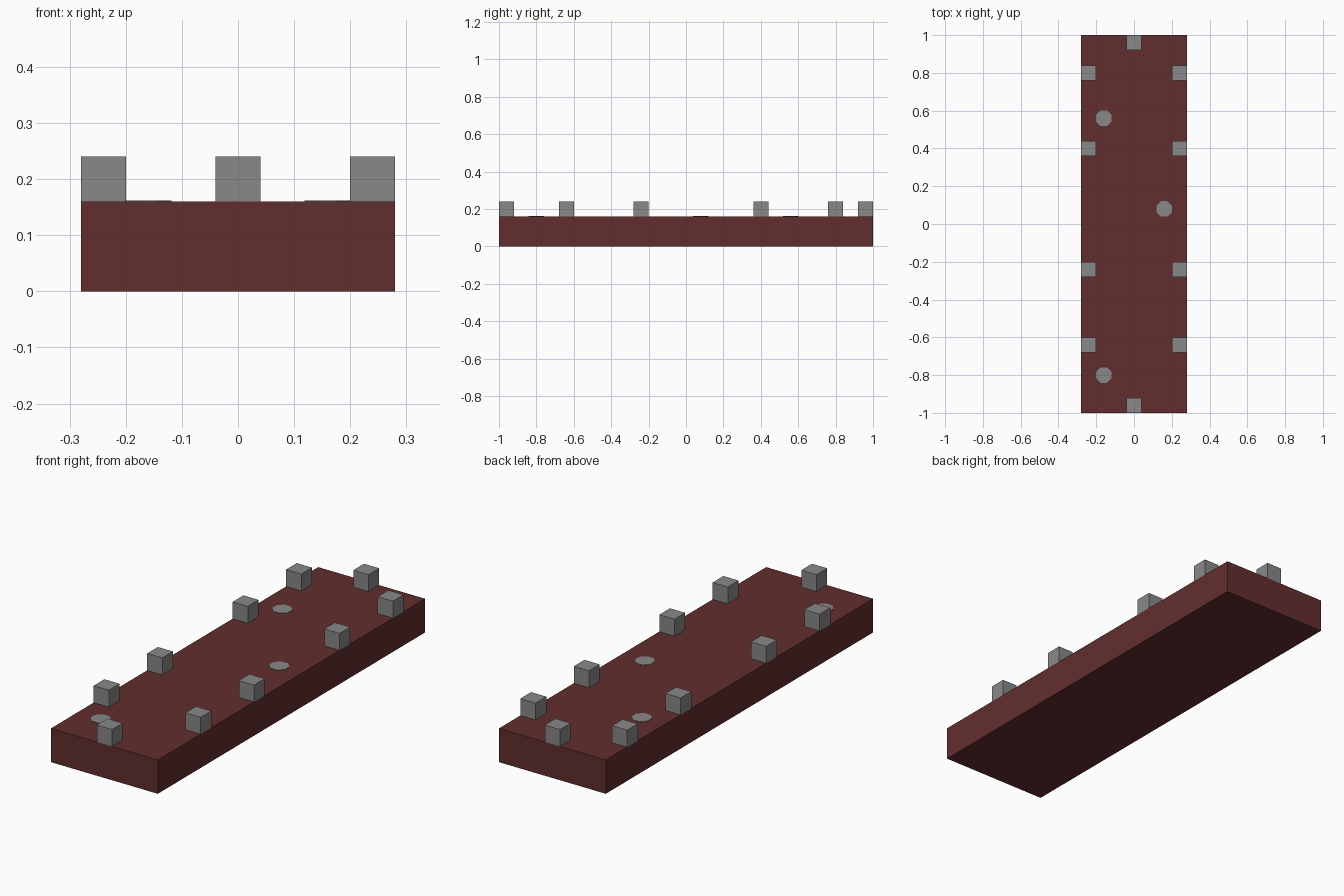
import bpy
import bmesh
import math
from mathutils import Matrix

old = bpy.data.objects.get("Cube")
if old:
    bpy.data.objects.remove(old, do_unlink=True)


def material(name, rgb):
    mat = bpy.data.materials.new(name)
    mat.use_nodes = True
    mat.diffuse_color = (*rgb, 1)
    mat.node_tree.nodes["Principled BSDF"].inputs["Base Color"].default_value = (*rgb, 1)
    return mat


def finish(name, bm, mat):
    mesh = bpy.data.meshes.new(name)
    bm.to_mesh(mesh)
    bm.free()
    mesh.materials.append(mat)
    obj = bpy.data.objects.new(name, mesh)
    bpy.context.collection.objects.link(obj)


def box(name, center, size, mat):
    bm = bmesh.new()
    bmesh.ops.create_cube(bm, size=1, matrix=Matrix.Translation(center) @ Matrix.Diagonal((*size, 1)))
    finish(name, bm, mat)


def disc(name, x, y, mat):
    bm = bmesh.new()
    turn = Matrix.Translation((x, y, TOP)) @ Matrix.Rotation(math.pi / 8, 4, "Z")
    bmesh.ops.create_cone(bm, cap_ends=True, segments=8, radius1=0.045, radius2=0.045,
                          depth=0.004, matrix=turn)
    finish(name, bm, mat)


red = material("dark red", (0.122, 0.027, 0.027))
grey = material("stone grey", (0.246, 0.246, 0.246))
TOP = 0.16
BLOCK = 0.08

# Long base slab
box("base_slab", (0, 0, TOP / 2), (0.56, 2, TOP), red)

# Paired blocks along both long edges
for side, x in (("left", 0.24), ("right", -0.24)):
    for i, y in enumerate((-0.64, -0.24, 0.4, 0.8), 1):
        box(f"{side}_edge_block_{i}", (x, y, TOP + BLOCK / 2), (BLOCK,) * 3, grey)

# One block at the middle of each short end
for end, y in (("front", -0.96), ("back", 0.96)):
    box(f"{end}_end_block", (0, y, TOP + BLOCK / 2), (BLOCK,) * 3, grey)

# Flat studs on the top face
for i, (x, y) in enumerate(((-0.16, -0.8), (0.16, 0.08), (-0.16, 0.56)), 1):
    disc(f"flat_stud_{i}", x, y, grey)
